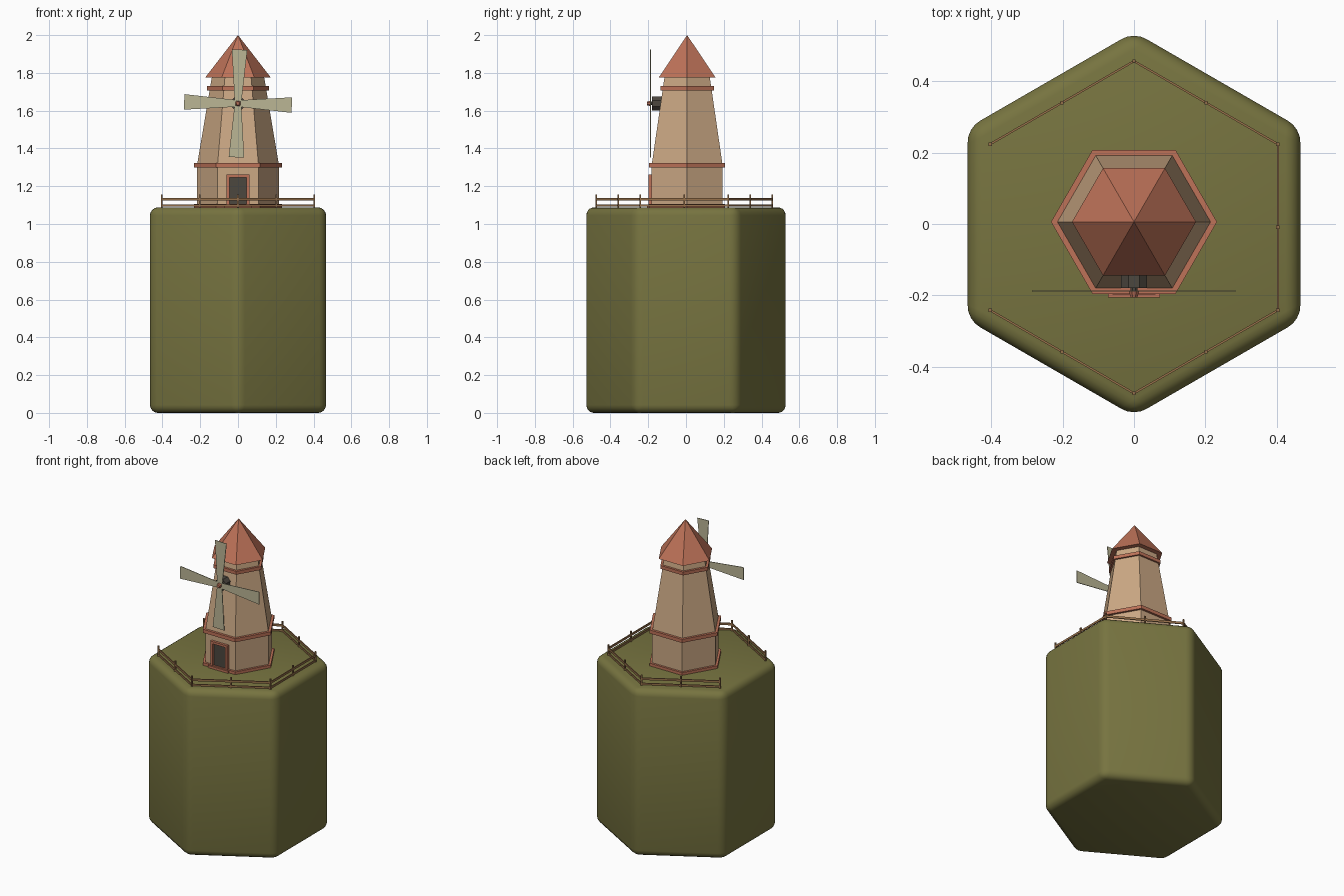
import bpy, bmesh, math
from mathutils import Matrix, Vector

if "Cube" in bpy.data.objects:
    bpy.data.objects.remove(bpy.data.objects["Cube"])


def material(name, hexcode):
    def lin(v):
        return v / 12.92 if v <= 0.04045 else ((v + 0.055) / 1.055) ** 2.4
    m = bpy.data.materials.new(name)
    m.diffuse_color = [lin(int(hexcode[i:i + 2], 16) / 255) for i in (0, 2, 4)] + [1]
    m.use_nodes = True
    m.node_tree.nodes["Principled BSDF"].inputs["Base Color"].default_value = m.diffuse_color
    return m


GRASS = material("olive grass", "777440")
TAN = material("tan wall", "CBA884")
RED = material("terracotta", "BD7258")
DARK = material("dark grey", "4C473F")
CREAM = material("sail cream", "BBB695")
WOOD = material("fence wood", "96704A")


def finish(bm, name, mat):
    bmesh.ops.recalc_face_normals(bm, faces=bm.faces)
    me = bpy.data.meshes.new(name)
    bm.to_mesh(me)
    bm.free()
    me.materials.append(mat)
    ob = bpy.data.objects.new(name, me)
    bpy.context.collection.objects.link(ob)
    return ob


def frustum(name, mat, r1, r2, z1, z2, y=0.0, turn=0.0, sides=6):
    """Polygonal prism, frustum or cone standing on z1."""
    bm = bmesh.new()
    bmesh.ops.create_cone(bm, cap_ends=True, segments=sides, radius1=r1, radius2=r2, depth=z2 - z1)
    v0 = bm.verts[:][0].co
    a0 = math.atan2(v0.y, v0.x)
    bm.transform(Matrix.Translation((0, y, (z1 + z2) / 2)) @ Matrix.Rotation(turn - a0, 4, 'Z'))
    return finish(bm, name, mat)


def box(name, mat, x, y, z):
    """Box from (min, max) pairs."""
    bm = bmesh.new()
    bmesh.ops.create_cube(bm, size=1)
    for v in bm.verts:
        v.co = [p[0] if c < 0 else p[1] for c, p in zip(v.co, (x, y, z))]
    return finish(bm, name, mat)


def axle(name, mat, r1, r2, y1, y2, z, sides):
    """Round part lying along y."""
    bm = bmesh.new()
    bmesh.ops.create_cone(bm, cap_ends=True, segments=sides, radius1=r1, radius2=r2, depth=y1 - y2)
    bm.transform(Matrix.Translation((0, (y1 + y2) / 2, z)) @ Matrix.Rotation(math.pi / 2, 4, 'X')
                 @ Matrix.Rotation(math.pi / sides, 4, 'Z'))
    return finish(bm, name, mat)


# Rounded hexagonal ground block
ground = frustum("ground_block", GRASS, 0.539, 0.539, 0.0, 1.088, turn=math.pi / 2)
bev = ground.modifiers.new("round", 'BEVEL')
bev.width, bev.segments, bev.limit_method = 0.042, 4, 'ANGLE'
for p in ground.data.polygons:
    p.use_smooth = True

# Tower walls, mouldings and roof
TY = 0.006
frustum("lower_wall", TAN, 0.217, 0.217, 1.08, 1.31, TY)
frustum("upper_wall", TAN, 0.217, 0.138, 1.31, 1.78, TY)
frustum("base_moulding", RED, 0.233, 0.233, 1.085, 1.106, TY)
frustum("middle_moulding", RED, 0.233, 0.233, 1.30, 1.323, TY)
frustum("top_moulding", RED, 0.163, 0.163, 1.708, 1.73, TY)
frustum("roof", RED, 0.174, 0.0, 1.775, 2.0, TY)

# Door with frame and sill
box("door", DARK, (-0.046, 0.046), (-0.187, -0.17), (1.09, 1.25))
for s, side in ((-1, "left"), (1, "right")):
    box(side + "_door_jamb", RED, sorted((s * 0.044, s * 0.061)), (-0.198, -0.17), (1.088, 1.262))
box("door_lintel", RED, (-0.061, 0.061), (-0.198, -0.17), (1.247, 1.262))
box("door_sill", RED, (-0.073, 0.073), (-0.206, -0.17), (1.085, 1.103))

# Sail shaft and hub
HZ = 1.638
axle("shaft_housing", DARK, 0.04, 0.04, -0.12, -0.18, HZ, 8)
axle("hub_pin", DARK, 0.01, 0.01, -0.17, -0.198, HZ, 8)
axle("hub_cap", RED, 0.016, 0.01, -0.188, -0.206, HZ, 8)

# Four tapered sails, turned slightly clockwise
for k in range(4):
    bm = bmesh.new()
    bmesh.ops.create_cube(bm, size=1)
    for v in bm.verts:
        tip = v.co.z > 0
        v.co = (math.copysign(0.041 if tip else 0.018, v.co.x), v.co.y * 0.004, 0.285 if tip else 0.012)
    bm.transform(Matrix.Translation((0, -0.188, HZ)) @ Matrix.Rotation(math.radians(1.7 + 90 * k), 4, 'Y'))
    finish(bm, "sail_%d" % (k + 1), CREAM)

# Fence around five sides, open on the left
FY, FR = -0.009, 0.466
corners = [Vector((FR * math.cos(a), FY + FR * math.sin(a), 0))
           for a in (math.radians(210 + 60 * i) for i in range(6))]
posts = list(corners)
for i in range(5):
    a, b = corners[i], corners[i + 1]
    mid, d = (a + b) / 2, b - a
    posts.append(mid)
    for z, h, part in ((1.131, 0.014, "upper"), (1.098, 0.012, "lower")):
        bm = bmesh.new()
        bmesh.ops.create_cube(bm, size=1)
        bm.transform(Matrix.Translation((mid.x, mid.y, z)) @ Matrix.Rotation(math.atan2(d.y, d.x), 4, 'Z')
                     @ Matrix.Diagonal((d.length, 0.006, h, 1)))
        finish(bm, "%s_rail_%d" % (part, i + 1), WOOD)
for i, p in enumerate(posts):
    box("fence_post_%d" % (i + 1), WOOD, (p.x - 0.0045, p.x + 0.0045),
        (p.y - 0.0045, p.y + 0.0045), (1.08, 1.156))
